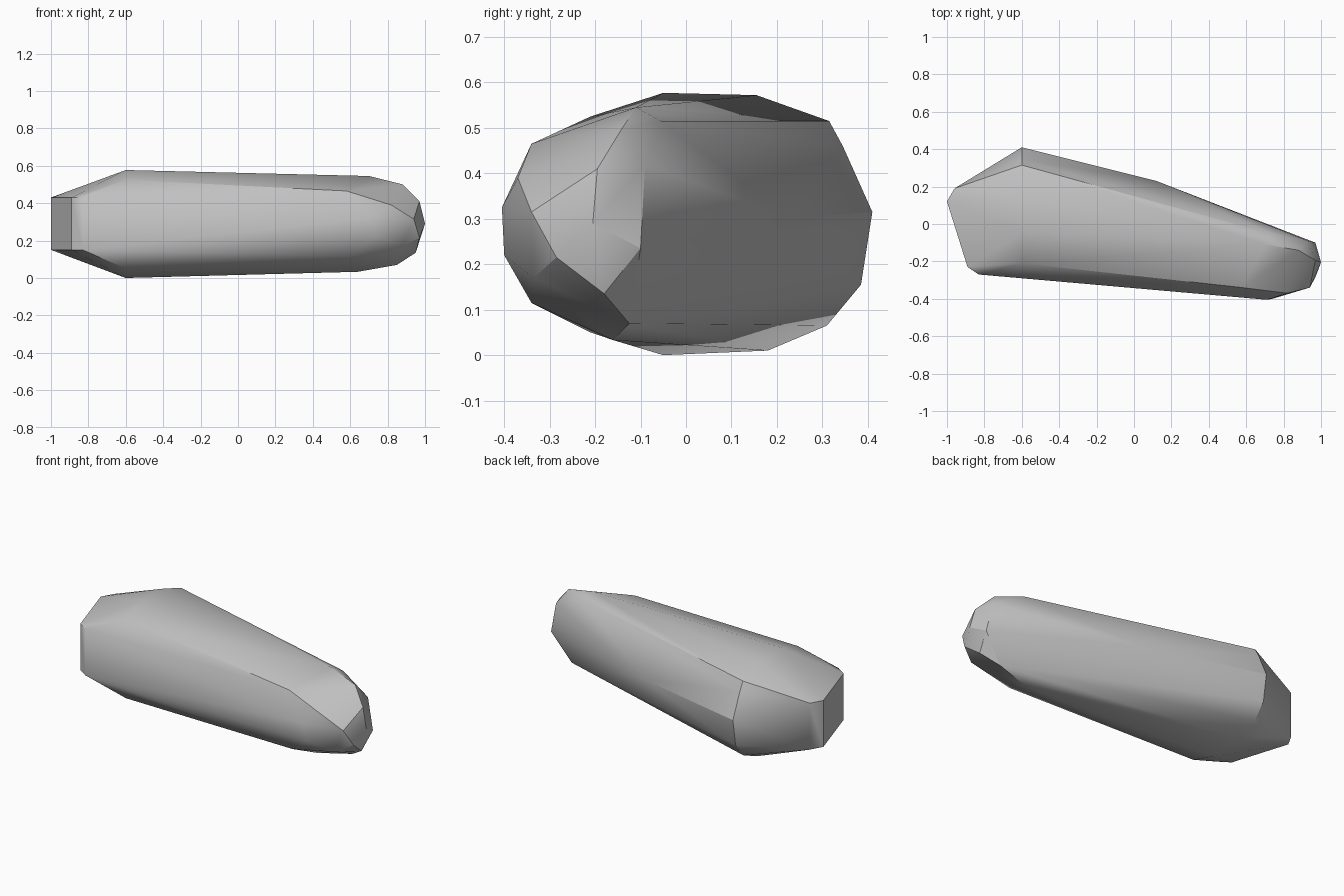
import bpy
import bmesh
import math

# Remove the default object only
default_object = bpy.data.objects.get("Cube")
if default_object:
    bpy.data.objects.remove(default_object, do_unlink=True)


def flat_material(name, colour):
    material = bpy.data.materials.new(name)
    material.use_nodes = True
    material.diffuse_color = colour
    shader = material.node_tree.nodes["Principled BSDF"]
    shader.inputs["Base Color"].default_value = colour
    shader.inputs["Roughness"].default_value = 0.8
    return material


def hull_object(name, points, material):
    """Wrap a faceted convex skin around the section corners."""
    mesh = bpy.data.meshes.new(name)
    bm = bmesh.new()
    for point in points:
        bm.verts.new(point)
    bmesh.ops.convex_hull(bm, input=list(bm.verts))
    loose = [vert for vert in bm.verts if not vert.link_faces]
    bmesh.ops.delete(bm, geom=loose, context='VERTS')
    bmesh.ops.recalc_face_normals(bm, faces=list(bm.faces))
    bm.to_mesh(mesh)
    bm.free()
    mesh.materials.append(material)
    body = bpy.data.objects.new(name, mesh)
    bpy.context.scene.collection.objects.link(body)
    return body


# Blunt butt end: upright corner columns with a common top and bottom
butt_plan = [(-1, .12), (-.96, .19), (-.89, -.23), (-.83, -.27)]
points = [(x, y, z) for x, y in butt_plan for z in (.15, .43)]

# Widest section, rounded at the back and chamfered at the front
wide_section = [
    (-.05, 0), (.18, .01), (.31, .065), (.385, .155), (.41, .315),
    (.345, .46), (.315, .515), (.155, .572), (-.05, .577),
    (-.21, .525), (-.21, .05),
]
points += [(-.6, y, z) for y, z in wide_section]

# Slight bulge halfway along the back
points.append((.12, .23, .3))

# Shoulder where the long sides turn in to the nose
points += [
    (.58, -.34, .465), (.6, -.34, .115), (.64, -.16, .033),
    (.7, -.11, .545), (.74, -.055, .515), (.71, -.405, .325),
    (.74, -.4, .22),
]

# Faceted nose
points += [
    (.88, -.14, .5), (.93, -.09, .42), (.97, -.1, .235),
    (.97, -.195, .41), (1, -.205, .29), (.95, -.18, .135),
    (.85, -.125, .07), (.82, -.37, .39), (.94, -.34, .315),
    (.97, -.285, .215), (.88, -.335, .17),
]

grey = flat_material("stone grey", (.53, .53, .53, 1))
body = hull_object("stone_body", points, grey)

# Soft shading across shallow facets, crisp along steep edges
bpy.ops.object.select_all(action='DESELECT')
body.select_set(True)
bpy.context.view_layer.objects.active = body
bpy.ops.object.shade_smooth_by_angle(angle=math.radians(30))
